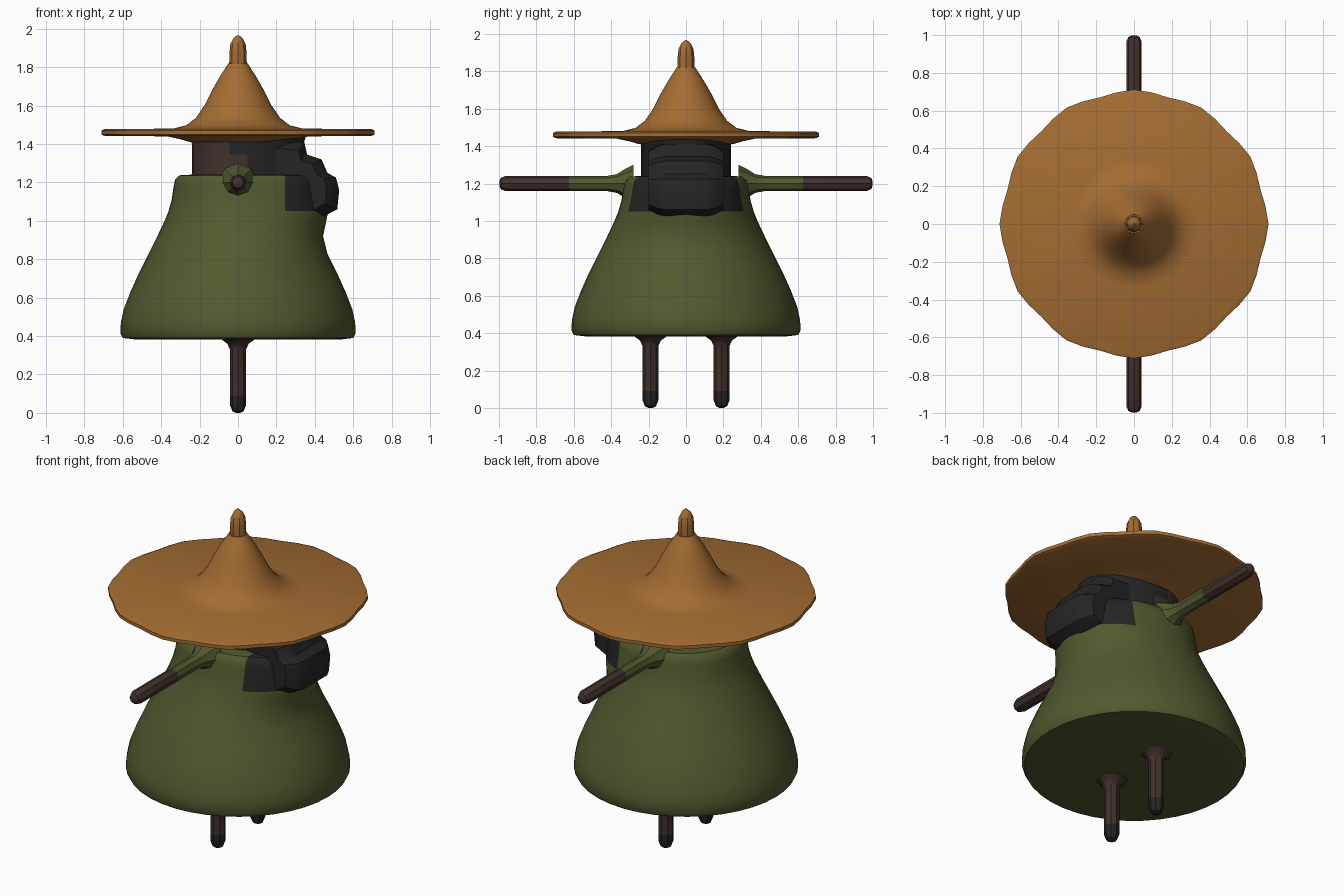
import bpy, bmesh, math
from mathutils import Matrix, Vector

if "Cube" in bpy.data.objects:
    bpy.data.objects.remove(bpy.data.objects["Cube"])


def mat(name, col):
    m = bpy.data.materials.new(name)
    m.diffuse_color = (*col, 1)
    m.use_nodes = True
    m.node_tree.nodes["Principled BSDF"].inputs["Base Color"].default_value = m.diffuse_color
    return m


STRAW = mat("straw orange", (0.37, 0.15, 0.032))
GREEN = mat("cloak green", (0.082, 0.1, 0.028))
BROWN = mat("dark brown", (0.055, 0.031, 0.026))
BLACK = mat("soft black", (0.018, 0.018, 0.019))


def finish(name, bm, mats, rule=None, angle=35):
    bmesh.ops.recalc_face_normals(bm, faces=bm.faces[:])
    if rule:
        for f in bm.faces:
            f.material_index = rule(f.calc_center_median())
    me = bpy.data.meshes.new(name)
    bm.to_mesh(me)
    bm.free()
    for m in mats:
        me.materials.append(m)
    me.shade_smooth()
    me.set_sharp_from_angle(angle=math.radians(angle))
    ob = bpy.data.objects.new(name, me)
    bpy.context.collection.objects.link(ob)
    return ob


def lathe(profile, n, shape=lambda r, z, a: (r * math.cos(a), r * math.sin(a))):
    """Closed rings around z; shape() may deform each ring."""
    bm = bmesh.new()
    rings = []
    for r, z in profile:
        ring = []
        for i in range(n):
            x, y = shape(r, z, 2 * math.pi * i / n)
            ring.append(bm.verts.new((x, y, z)))
        rings.append(ring)
    for a, b in zip(rings, rings[1:]):
        for i in range(n):
            j = (i + 1) % n
            bm.faces.new((a[i], a[j], b[j], b[i]))
    bm.faces.new(rings[0][::-1])
    bm.faces.new(rings[-1])
    return bm


def cut(bm, co, no):
    bmesh.ops.bisect_plane(bm, geom=bm.verts[:] + bm.edges[:] + bm.faces[:],
                           plane_co=co, plane_no=no)


# Hat: scalloped brim and tall cone in one profile
def brim_wave(r, z, a):
    if r > 0.6:
        r += 0.009 * math.cos(12 * a)
    return r * math.cos(a), r * math.sin(a)


hat = [(0.25, 1.41), (0.3, 1.425), (0.37, 1.44), (0.685, 1.442), (0.703, 1.45),
       (0.703, 1.47), (0.685, 1.478), (0.34, 1.48), (0.27, 1.497), (0.22, 1.535),
       (0.175, 1.6), (0.135, 1.68), (0.095, 1.75), (0.05, 1.82)]
finish("hat", lathe(hat, 48, brim_wave), [STRAW])
tip = [(0.046, 1.8), (0.045, 1.87), (0.04, 1.92), (0.025, 1.95), (0.006, 1.966)]
finish("hat_tip", lathe(tip, 8), [STRAW])


# Cloak: flared bell that swells on the +x side under the scarf
def swell(r, z, a):
    t = min(1, max(0, (z - 0.85) / 0.25))
    r += 0.12 * t * t * (3 - 2 * t) * max(0, math.cos(a)) ** 2.5
    return r * math.cos(a), r * math.sin(a)


cloak = [(0.54, 0.383), (0.6, 0.39), (0.613, 0.415), (0.61, 0.47), (0.595, 0.54),
         (0.56, 0.63), (0.515, 0.73), (0.465, 0.83), (0.42, 0.92), (0.382, 1.0),
         (0.362, 1.05), (0.345, 1.11), (0.335, 1.18), (0.328, 1.215), (0.305, 1.237),
         (0.2, 1.243)]
bm = lathe(cloak, 40, swell)
cut(bm, (0.245, 0, 0), (1, 0, 0))
finish("cloak", bm, [GREEN, BLACK],
       lambda c: 1 if c.x > 0.245 and c.z > 1.05 else 0)


# Head: brown face on -x, black hair or hood on +x
def stretch(r, z, a):
    x = r * math.cos(a)
    return (x * 1.42 if x > 0 else x), r * math.sin(a)


bm = lathe([(0.24, 1.18), (0.24, 1.3), (0.24, 1.4), (0.25, 1.445)], 28, stretch)
for co, no in (((-0.045, 0, 0), (1, 0, 0)), ((0.05, 0, 0), (1, 0, 0)),
               ((0, 0, 1.345), (0, 0, 1))):
    cut(bm, co, no)
finish("head", bm, [BROWN, BLACK],
       lambda c: 1 if c.x > (-0.045 if c.z > 1.345 else 0.05) else 0)

# Scarf bundle: side profile given depth, with bevelled corners
bundle = [(0.2, 1.42), (0.345, 1.41), (0.36, 1.345), (0.435, 1.32), (0.465, 1.25),
          (0.51, 1.225), (0.527, 1.16), (0.517, 1.06), (0.45, 1.025), (0.2, 1.06)]
bm = bmesh.new()
layers = []
for y, s in ((-0.2, 0.8), (-0.15, 0.95), (-0.11, 1), (0.11, 1), (0.15, 0.95), (0.2, 0.8)):
    layers.append([bm.verts.new((0.2 + (x - 0.2) * s, y, 1.2 + (z - 1.2) * s))
                   for x, z in bundle])
for a, b in zip(layers, layers[1:]):
    for i in range(len(bundle)):
        j = (i + 1) % len(bundle)
        bm.faces.new((a[i], a[j], b[j], b[i]))
bm.faces.new(layers[0])
bm.faces.new(layers[-1][::-1])
finish("scarf_bundle", bm, [BLACK])

# Stick arms (green sleeves) and stick legs (black feet), one pair each
arm = [(0.1, 0.28), (0.075, 0.33), (0.05, 0.37), (0.041, 0.42), (0.041, 0.625),
       (0.041, 0.965), (0.03, 0.99), (0.012, 0.998)]
leg = [(0.012, 0.0), (0.03, 0.01), (0.042, 0.04), (0.042, 0.09), (0.042, 0.33),
       (0.055, 0.36), (0.09, 0.385)]
for side, name in ((-1, "front"), (1, "back")):
    bm = lathe(arm, 8)
    ob = finish(name + "_arm", bm, [GREEN, BROWN], lambda c: 1 if c.z > 0.625 else 0)
    ob.data.transform(Matrix.Translation((0, 0, 1.2)) @
                      Matrix.Rotation(-side * math.pi / 2, 4, 'X'))
    ob = finish(name + "_leg", lathe(leg, 8), [BROWN, BLACK],
                lambda c: 1 if c.z < 0.09 else 0)
    ob.data.transform(Matrix.Translation((0, side * 0.19, 0)))
